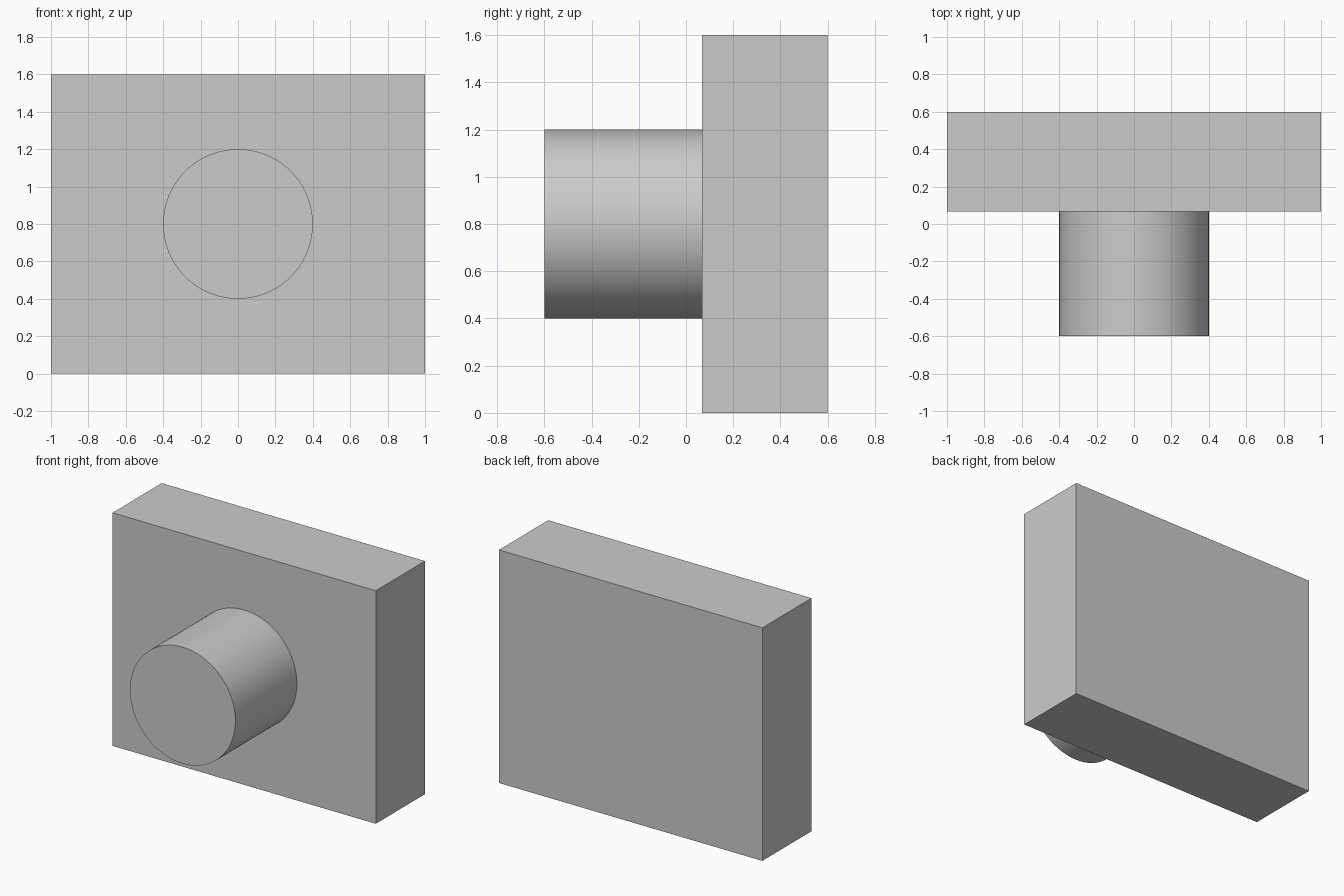
import bpy
from math import radians

if "Cube" in bpy.data.objects:
    bpy.data.objects.remove(bpy.data.objects["Cube"])

FRONT, SEAM, BACK = -0.6, 0.067, 0.6   # depth positions along y
WIDTH, HEIGHT, RADIUS = 2.0, 1.6, 0.4

# Rectangular back plate
bpy.ops.mesh.primitive_cube_add(size=1, location=(0, (SEAM + BACK) / 2, HEIGHT / 2))
plate = bpy.context.object
plate.name = "back_plate"
plate.scale = (WIDTH, BACK - SEAM, HEIGHT)
bpy.ops.object.transform_apply(location=False, rotation=False, scale=True)

# Round peg on the front of the plate
bpy.ops.mesh.primitive_cylinder_add(
    vertices=96, radius=RADIUS, depth=SEAM - FRONT,
    location=(0, (FRONT + SEAM) / 2, HEIGHT / 2), rotation=(radians(90), 0, 0))
peg = bpy.context.object
peg.name = "front_peg"
bpy.ops.object.shade_smooth_by_angle(angle=radians(30))
